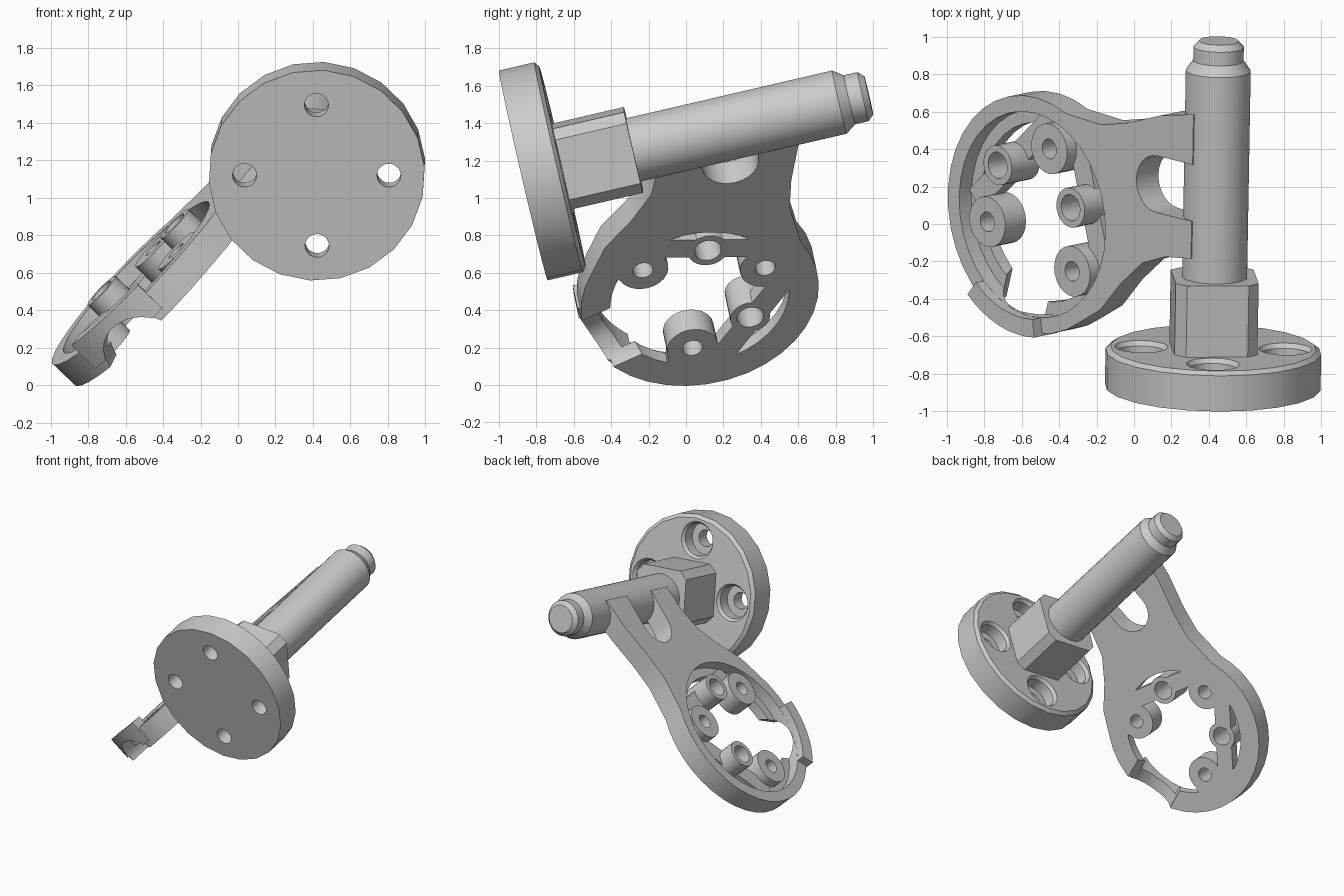
import bpy, bmesh, math
from math import cos, sin, radians, pi
from mathutils import Matrix, Vector

if "Cube" in bpy.data.objects:
    bpy.data.objects.remove(bpy.data.objects["Cube"])

# Working frame: X along the shaft, Y down the plate, Z out of the plate
A = Vector((0.017, 0.974, 0.226)).normalized()
Q = Vector((-0.70, 0.161, -0.695))
Q = (Q - A * Q.dot(A)).normalized()
N = A.cross(Q)
FRAME = Matrix.Translation((0.42, -0.87, 1.12)) @ Matrix((A, Q, N)).transposed().to_4x4()
CS, CT = 0.757, 1.21         # centre of the round mount in the frame
Z0, Z1 = 0.015, 0.18         # plate faces


def add(name, bm):
    bmesh.ops.recalc_face_normals(bm, faces=bm.faces)
    me = bpy.data.meshes.new(name)
    bm.to_mesh(me)
    bm.free()
    ob = bpy.data.objects.new(name, me)
    bpy.context.collection.objects.link(ob)
    return ob


def prism(name, pts, z0, z1):
    bm = bmesh.new()
    f = bm.faces.new([bm.verts.new((x, y, z0)) for x, y in pts])
    r = bmesh.ops.extrude_face_region(bm, geom=[f])
    vs = [v for v in r["geom"] if isinstance(v, bmesh.types.BMVert)]
    bmesh.ops.translate(bm, vec=(0, 0, z1 - z0), verts=vs)
    return add(name, bm)


def arc(cx, cy, r, a0, a1, n):
    return [(cx + r * cos(radians(a0 + (a1 - a0) * i / n)),
             cy + r * sin(radians(a0 + (a1 - a0) * i / n))) for i in range(n + 1)]


def disc(name, x, y, r, z0, z1, n=24):
    return prism(name, arc(x, y, r, 0, 360, n)[:-1], z0, z1)


def polar_box(name, ang, r0, r1, width, z0, z1):
    u = Vector((cos(ang), sin(ang)))
    v = Vector((-u.y, u.x)) * width / 2
    c = Vector((CS, CT))
    return prism(name, [c + u * r0 - v, c + u * r1 - v, c + u * r1 + v, c + u * r0 + v], z0, z1)


def turned(name, profile, n):
    # Profile of (position along shaft, radius)
    bm = bmesh.new()
    rings = [[bm.verts.new((s, r * cos(2 * pi * (i + .5) / n), r * sin(2 * pi * (i + .5) / n)))
              for i in range(n)] for s, r in profile]
    for p, q in zip(rings, rings[1:]):
        for i in range(n):
            bm.faces.new((p[i], p[(i + 1) % n], q[(i + 1) % n], q[i]))
    bm.faces.new(rings[0])
    bm.faces.new(rings[-1])
    return add(name, bm)


def combine(ob, other, op):
    m = ob.modifiers.new("bool", "BOOLEAN")
    m.operation, m.object, m.solver = op, other, "EXACT"
    bpy.context.view_layer.objects.active = ob
    bpy.ops.object.modifier_apply(modifier=m.name)
    bpy.data.objects.remove(other)


# Flange with four counterbored holes
flange = turned("flange", [(0, .577), (.195, .577), (.215, .55)], 22)
to_world = FRAME.to_3x3()
up = to_world.inverted() @ Vector((0, 0, 1))
up.x = 0
up.normalize()
side = Vector((1, 0, 0)).cross(up)
for k in range(4):
    d = (up * cos(k * pi / 2) + side * sin(k * pi / 2)) * .385
    cut = turned("cutter", [(-.1, .064), (.10, .064), (.10, .125), (.19, .125), (.225, .15), (.3, .15)], 20)
    cut.data.transform(Matrix.Translation(d))
    combine(flange, cut, "DIFFERENCE")

# Wrench collar: square with clipped corners
h, c = .222, .165
collar = prism("collar", [(h, -c), (h, c), (c, h), (-c, h), (-h, c), (-h, -c), (-c, -h), (c, -h)], .2, .605)
ang = math.atan2(up.z, up.y) + radians(5)
collar.data.transform(Matrix.Rotation(ang, 4, "X") @ Matrix((
    (0, 0, 1, 0), (1, 0, 0, 0), (0, 1, 0, 0), (0, 0, 0, 1))))

# Shaft with stepped tip
shaft = turned("shaft", [(.5, .174), (1.735, .174), (1.79, .135), (1.865, .135), (1.897, .105)], 32)

# Plate outline: arm flaring into a round mount
outline = [(.73, 0), (.705, .2), (.64, .37), (.50, .53), (.33, .68)]
outline += arc(CS, CT, .643, 215, -22, 24)
outline += [(1.345, .80), (1.34, .70), (1.385, .50), (1.47, .25), (1.52, 0)]
plate = prism("mount_plate", outline, Z0, Z1)

# Raised bridge over the side notch
bridge = arc(CS, CT, .655, 140, 188, 8) + arc(CS, CT, .557, 188, 140, 8)
combine(plate, prism("bridge", bridge, .06, .24), "UNION")

# Slot beside the shaft
slot = [(.935, -.3), (1.245, -.3)] + arc(1.09, .27, .155, 0, 180, 12)
combine(plate, prism("cutter", slot, -.2, .4), "DIFFERENCE")

# Pocket and central opening
combine(plate, disc("cutter", CS, CT, .557, .09, .5, 36), "DIFFERENCE")
combine(plate, disc("cutter", CS, CT, .485, -.2, .5, 36), "DIFFERENCE")

# Rounded notch under the bridge
notch_angle = radians(165)
notch = turned("cutter", [(.3, .21), (.85, .21)], 28)
notch.data.transform(Matrix.Translation((CS, CT, -.04)) @ Matrix.Rotation(notch_angle, 4, "Z"))
combine(plate, notch, "DIFFERENCE")

# Screw bosses: (x, y, tall)
bosses = [(.498, .91, False), (.861, .875, True), (1.135, 1.10, False),
          (.994, 1.434, True), (.654, 1.56, False)]
for x, y, tall in bosses:
    a = math.atan2(y - CT, x - CS)
    r = math.hypot(x - CS, y - CT)
    if tall:
        combine(plate, polar_box("bar", a, r - .05, r + .08, .78, Z0, .10), "UNION")
        combine(plate, disc("boss", x, y, .108, Z0, .225), "UNION")
    else:
        combine(plate, polar_box("web", a, r, .535, .25, Z0, .088), "UNION")
        combine(plate, disc("boss", x, y, .137, Z0, .17), "UNION")
    combine(plate, disc("cutter", x, y, .072 if tall else .054, -.2, .5, 20), "DIFFERENCE")

# Place everything and smooth round surfaces
for ob in (flange, collar, shaft, plate):
    ob.data.transform(FRAME)
    bpy.ops.object.select_all(action="DESELECT")
    ob.select_set(True)
    bpy.context.view_layer.objects.active = ob
    bpy.ops.object.shade_smooth_by_angle(angle=radians(25))
